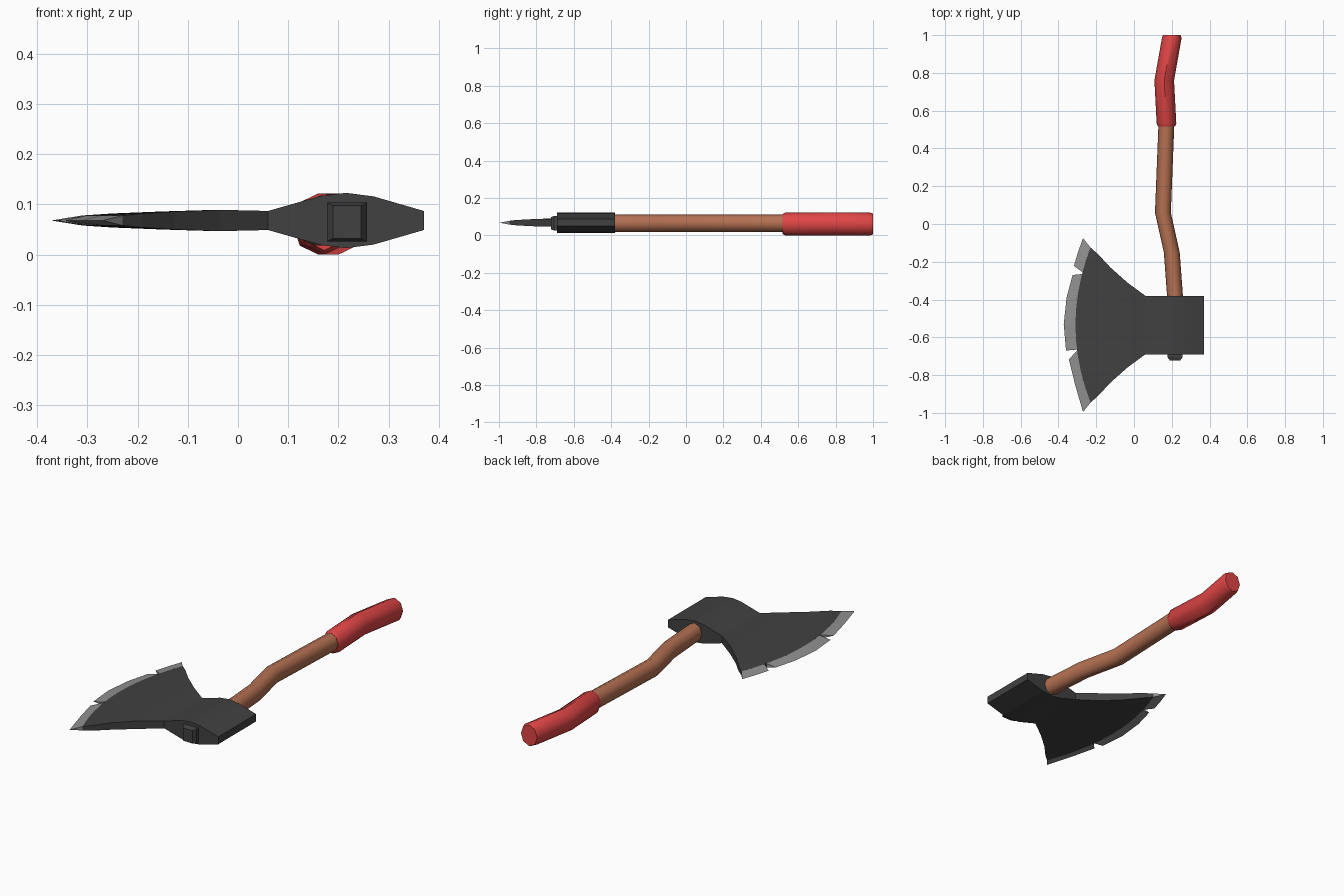
import bpy, bmesh, math

if "Cube" in bpy.data.objects:
    bpy.data.objects.remove(bpy.data.objects["Cube"])

def material(name, rgb):
    m = bpy.data.materials.new(name)
    m.diffuse_color = (*rgb, 1)
    m.use_nodes = True
    m.node_tree.nodes["Principled BSDF"].inputs["Base Color"].default_value = m.diffuse_color
    return m

DARK = material("dark iron", (0.052, 0.052, 0.052))
STEEL = material("edge steel", (0.28, 0.28, 0.28))
WOOD = material("brown wood", (0.46, 0.165, 0.085))
RED = material("red grip", (0.74, 0.06, 0.06))

def loft(name, rings, mat, smooth=False):
    """Skin closed rings of equal point count and cap both ends."""
    bm = bmesh.new()
    vs = [[bm.verts.new(p) for p in r] for r in rings]
    n = len(vs[0])
    for a, b in zip(vs, vs[1:]):
        for i in range(n):
            j = (i + 1) % n
            bm.faces.new((a[i], a[j], b[j], b[i]))
    bm.faces.new(vs[0])
    bm.faces.new(vs[-1][::-1])
    bmesh.ops.recalc_face_normals(bm, faces=bm.faces)
    me = bpy.data.meshes.new(name)
    bm.to_mesh(me)
    bm.free()
    ob = bpy.data.objects.new(name, me)
    bpy.context.collection.objects.link(ob)
    me.materials.append(mat)
    if smooth:
        bpy.context.view_layer.objects.active = ob
        ob.select_set(True)
        bpy.ops.object.shade_smooth_by_angle(angle=math.radians(50))
        ob.select_set(False)
    return ob

def octagon(x, y, z, rx, rz):
    return [(x + rx * math.sin(i * math.pi / 4), y, z + rz * math.cos(i * math.pi / 4))
            for i in range(8)]

# Bent wooden handle: (y, x)
path = [(-0.66, 0.215), (-0.38, 0.217), (-0.15, 0.2), (0.06, 0.153), (0.54, 0.172)]
loft("handle", [octagon(x, y, 0.065, 0.042, 0.047) for y, x in path], WOOD, True)

# Red grip with slightly narrowed ends: (y, x, scale)
grip = [(0.515, 0.172, 0.86), (0.532, 0.172, 1), (0.76, 0.16, 1),
        (0.985, 0.2, 1), (1.0, 0.2, 0.9)]
loft("grip", [octagon(x, y, 0.061, 0.052 * s, 0.061 * s) for y, x, s in grip], RED, True)

# Axe head: (x at middle, x at flared corner, half width in y, half thickness)
CY, CZ, N = -0.535, 0.068, 10
stations = [(0.37, 0.37, 0.155, 0.019), (0.27, 0.27, 0.155, 0.048),
            (0.215, 0.215, 0.155, 0.055), (0.165, 0.165, 0.155, 0.049),
            (0.06, 0.06, 0.155, 0.019), (-0.045, -0.035, 0.225, 0.0212),
            (-0.15, -0.125, 0.305, 0.018), (-0.25, -0.19, 0.375, 0.014),
            (-0.31, -0.23, 0.41, 0.010)]
rings = []
for xm, xe, w, h in stations:
    ts = [2 * i / N - 1 for i in range(N + 1)]
    row = [(xm + (xe - xm) * t * t, CY + w * t) for t in ts]
    rings.append([(x, y, CZ + h) for x, y in row] + [(x, y, CZ - h) for x, y in row[::-1]])
loft("axe_head", rings, DARK)

# Sharpened edge in three chipped pieces: (outer x, outer y, inner y)
pieces = {
    "edge_upper": [(-0.27, -0.075, -0.125), (-0.296, -0.147, -0.19), (-0.318, -0.222, -0.255)],
    "edge_middle": [(-0.325, -0.27, -0.265), (-0.357, -0.39, -0.4), (-0.372, -0.53, -0.535),
                    (-0.36, -0.67, -0.665)],
    "edge_lower": [(-0.345, -0.717, -0.67), (-0.312, -0.85, -0.82), (-0.27, -0.995, -0.945)],
}
for name, pts in pieces.items():
    rings = []
    for ox, oy, iy in pts:
        ix = -0.31 + 0.08 * ((iy - CY) / 0.41) ** 2
        rings.append([(ix, iy, CZ + 0.010), (ox, oy, CZ), (ix, iy, CZ - 0.010)])
    loft(name, rings, STEEL)

# Chamfered peg where the handle passes through the head
peg = [(-0.65, 0.040, 0.039), (-0.705, 0.040, 0.039), (-0.722, 0.028, 0.033)]
loft("peg", [[(0.217 + a * sx, y, 0.065 + b * sz)
              for a, b in ((-1, -1), (1, -1), (1, 1), (-1, 1))] for y, sx, sz in peg], DARK)
